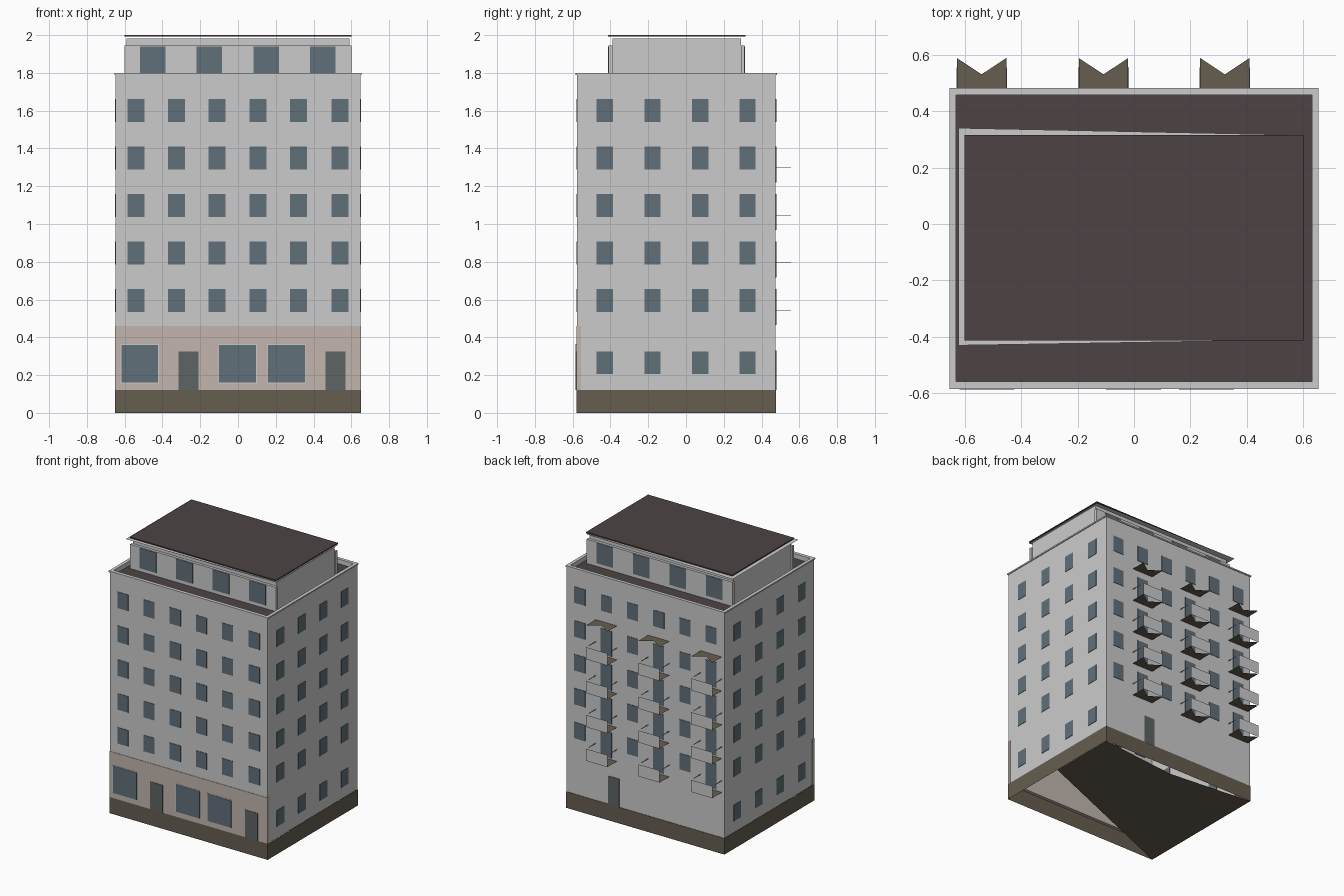
import bpy, bmesh

if "Cube" in bpy.data.objects:
    bpy.data.objects.remove(bpy.data.objects["Cube"])


def mat(name, c):
    m = bpy.data.materials.new(name)
    m.diffuse_color = (*c, 1)
    m.use_nodes = True
    m.node_tree.nodes["Principled BSDF"].inputs["Base Color"].default_value = m.diffuse_color
    return m


GLASS = mat("glass", (.12, .16, .19))
DOOR = mat("door_paint", (.11, .125, .125))
STONE = mat("dark_stone", (.13, .11, .08))
SHOP = mat("shop_render", (.54, .47, .42))
ROOF = mat("roof_felt", (.075, .057, .057))


def finish(name, bm, m=None):
    me = bpy.data.meshes.new(name)
    bm.to_mesh(me)
    bm.free()
    ob = bpy.data.objects.new(name, me)
    bpy.context.collection.objects.link(ob)
    if m:
        me.materials.append(m)
    return ob


def boxes(name, items, m=None):
    # each item is (x0, x1, y0, y1, z0, z1)
    bm = bmesh.new()
    for x0, x1, y0, y1, z0, z1 in items:
        vs = bmesh.ops.create_cube(bm, size=1)["verts"]
        for v in vs:
            v.co = (x1 if v.co.x > 0 else x0, y1 if v.co.y > 0 else y0, z1 if v.co.z > 0 else z0)
    return finish(name, bm, m)


def polys(name, faces, m=None):
    bm = bmesh.new()
    for f in faces:
        bm.faces.new([bm.verts.new(p) for p in f])
    return finish(name, bm, m)


def walls(name, x0, x1, y0, y1, z0, z1, m=None):
    # open-ended tube of four walls
    c = [(x0, y0), (x1, y0), (x1, y1), (x0, y1)]
    return polys(name, [[(*c[i], z0), (*c[(i + 1) % 4], z0), (*c[(i + 1) % 4], z1), (*c[i], z1)]
                        for i in range(4)], m)


X, Y0, Y1, T = .648, -.578, .475, .003   # wall planes and pane half thickness


def on_y(y, x, w, z0, z1, t=T):
    return (x - w / 2, x + w / 2, y - t, y + t, z0, z1)


def on_x(x, y, w, z0, z1):
    return (x - T, x + T, y - w / 2, y + w / 2, z0, z1)


# Main shell and plinth
walls("building_walls", -X, X, Y0, Y1, .12, 1.8)
walls("plinth", -X - .002, X + .002, Y0 - .002, Y1 + .002, 0, .12, STONE)

# Partly open underside
polys("underside", [[(X, Y1, 0), (X, -.05, 0), (-X, Y0, 0)],
                    [(X, Y1, 0), (-X, Y0, 0), (.017, .41, 0)],
                    [(-X, Y0, 0), (-X, Y1, 0), (.017, .41, 0)]], STONE)

# Parapet and sunken roof deck
boxes("parapet", [(-X - .006, X + .006, Y0 - .006, Y0 + .02, 1.79, 1.8),
                  (-X - .006, X + .006, Y1 - .018, Y1 + .006, 1.79, 1.8),
                  (-X - .006, -.63, Y0, Y1, 1.79, 1.8),
                  (.63, X + .006, Y0, Y1, 1.79, 1.8)])
walls("parapet_inner", -.63, .63, Y0 + .02, Y1 - .018, 1.765, 1.795)
polys("roof_deck", [[(-X, Y0, 1.765), (X, Y0, 1.765), (X, Y1, 1.765), (-X, Y1, 1.765)]], ROOF)

# Shop front band
boxes("shop_band", [(-X - .002, X + .002, Y0 - .003, Y0 + .022, .12, .46)], SHOP)
shops = [(-.52, .195), (-.002, .195), (.257, .195)]
boxes("shop_window_frames", [on_y(Y0 - .003, x, w + .008, .156, .364) for x, w in shops])
boxes("shop_windows", [on_y(Y0 - .005, x, w, .16, .36) for x, w in shops], GLASS)
boxes("shop_doors", [on_y(Y0 - .003, x, .105, .12, .325) for x in (-.262, .517)], DOOR)

# Regular windows
cols = [-.54, -.325, -.11, .105, .32, .54]
rows = [.535 + .2515 * i for i in range(5)]
side_cols = [-.43, -.177, .075, .325]
bal_cols = [-.54, -.108, .322]
boxes("front_windows", [on_y(Y0, x, .09, z, z + .12) for x in cols for z in rows], GLASS)
for side, s in (("right", 1), ("left", -1)):
    boxes(side + "_windows", [on_x(s * X, y, .086, z, z + .12)
                              for y in side_cols for z in [.205] + rows], GLASS)
boxes("back_windows", [on_y(Y1, x, .09, z, z + .12) for i, x in enumerate(cols)
                       for j, z in enumerate(rows) if i % 2 or j == 4], GLASS)
boxes("balcony_doors", [on_y(Y1, x, .09, z - .07, z + .12) for x in bal_cols for z in rows[:4]], GLASS)
boxes("back_door", [on_y(Y1, .26, .09, .12, .33)], DOOR)

# Balconies: notched floors, front panels, thin handrails, top canopies
floors, panels, rails = [], [], []
h, yb = .0875, .588
for x in bal_cols:
    for i in range(5):
        z = .455 + .2515 * i
        a, b = (x - h, Y1, z), (x + h, Y1, z)
        c, d, mid = (x + h, yb, z), (x - h, yb, z), (x, .53, z)
        floors += [[a, b, mid], [b, c, mid], [d, a, mid]]
        if i < 4:
            top = z + .09
            panels.append([d, c, (x + h, yb, top), (x - h, yb, top)])
            rails += [(x + s * h - .002, x + s * h + .002, Y1, .555, top - .004, top) for s in (-1, 1)]
polys("balcony_floors", floors, STONE)
polys("balcony_panels", panels)
boxes("balcony_handrails", rails)

# Penthouse
boxes("penthouse_core", [(-.59, .59, -.39, .29, 1.765, 1.982)])
boxes("penthouse_faces", [(-.6, .6, -.41, -.39, 1.765, 1.945), (-.6, .6, .29, .31, 1.765, 1.945)])
for side, y in (("front", -.41), ("back", .31)):
    boxes("penthouse_" + side + "_windows", [on_y(y, x, .135, 1.79, 1.94)
                                             for x in (-.4515, -.1515, .1485, .4485)], GLASS)
polys("penthouse_soffit", [[(-.622, -.43, 1.985), (.602, -.41, 1.985), (.602, .315, 1.985), (-.622, .34, 1.985)]])
boxes("penthouse_roof", [(-.6, .6, -.412, .315, 1.992, 2.0)], ROOF)
